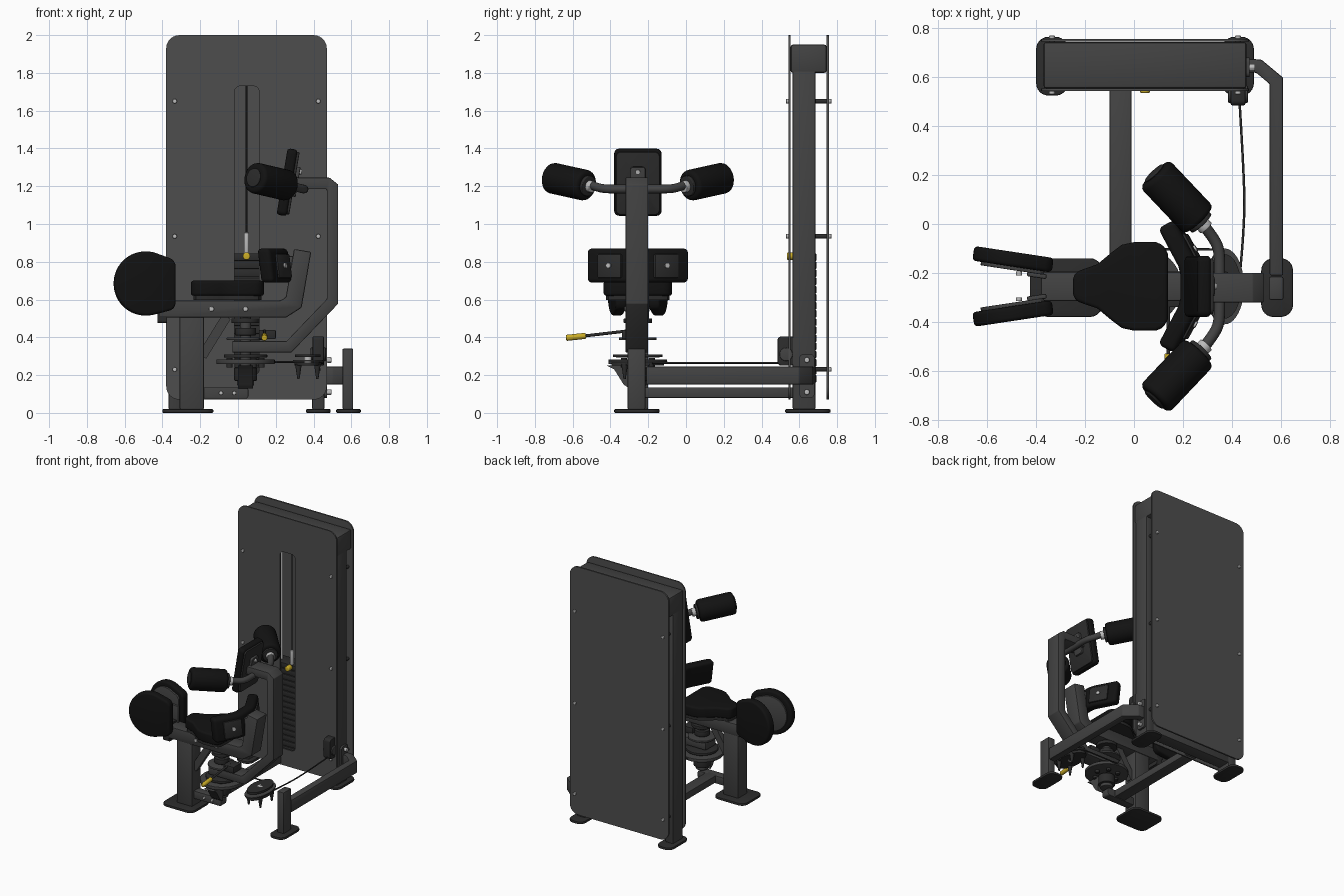
import bpy, bmesh, math
from mathutils import Matrix, Vector

if "Cube" in bpy.data.objects:
    bpy.data.objects.remove(bpy.data.objects["Cube"])

CY = -0.255  # centre line of the seat


def material(name, r, g, b):
    m = bpy.data.materials.new(name)
    m.diffuse_color = (r, g, b, 1)
    m.use_nodes = True
    m.node_tree.nodes["Principled BSDF"].inputs["Base Color"].default_value = m.diffuse_color
    return m


FRAME = material("frame_grey", .055, .055, .055)
PANEL = material("panel_grey", .075, .075, .075)
DARK = material("dark_grey", .025, .025, .025)
BLACK = material("black_padding", .006, .006, .006)
STEEL = material("steel", .5, .5, .5)
YELLOW = material("yellow_grip", .6, .42, .02)


def finish(name, bm, mat, bevel=0, seg=2):
    bmesh.ops.recalc_face_normals(bm, faces=bm.faces)
    if bevel:
        edges = [e for e in bm.edges if e.calc_face_angle(0) > .5]
        bmesh.ops.bevel(bm, geom=edges, offset=bevel, segments=seg, profile=.5,
                        affect='EDGES', clamp_overlap=True)
    me = bpy.data.meshes.new(name)
    bm.to_mesh(me)
    bm.free()
    me.materials.append(mat)
    ob = bpy.data.objects.new(name, me)
    bpy.context.collection.objects.link(ob)
    return ob


def prism(name, pts, axis, lo, hi, mat=FRAME, bevel=0, seg=2):
    """Extrude a 2D outline along an axis: x takes (y,z), y takes (x,z), z takes (x,y)."""
    put = {'x': lambda p, d: (d, p[0], p[1]), 'y': lambda p, d: (p[0], d, p[1]),
           'z': lambda p, d: (p[0], p[1], d)}[axis]
    bm = bmesh.new()
    a, b = [[bm.verts.new(put(p, d)) for p in pts] for d in (lo, hi)]
    bm.faces.new(a)
    bm.faces.new(b)
    for i in range(len(pts)):
        bm.faces.new((a[i - 1], a[i], b[i], b[i - 1]))
    return finish(name, bm, mat, bevel, seg)


def rrect(x0, x1, y0, y1, r, n=6):
    out = []
    for k, (cx, cy) in enumerate(((x1 - r, y1 - r), (x0 + r, y1 - r), (x0 + r, y0 + r), (x1 - r, y0 + r))):
        for i in range(n + 1):
            t = math.pi / 2 * (k + i / n)
            out.append((cx + r * math.cos(t), cy + r * math.sin(t)))
    return out


def band(path, w):
    """Outline of a constant-width mitred strip along a 2D path."""
    P = [Vector(p) for p in path]
    left, right = [], []
    for i, p in enumerate(P):
        d1 = (p - P[i - 1]).normalized() if i else (P[1] - p).normalized()
        d2 = (P[i + 1] - p).normalized() if i < len(P) - 1 else d1
        n1, n2 = Vector((-d1.y, d1.x)), Vector((-d2.y, d2.x))
        m = (n1 + n2) / (1 + n1.dot(n2)) * w / 2
        left.append(p + m)
        right.append(p - m)
    return left + right[::-1]


def box(name, x0, x1, y0, y1, z0, z1, mat=FRAME, bevel=.006):
    return prism(name, [(x0, y0), (x1, y0), (x1, y1), (x0, y1)], 'z', z0, z1, mat, bevel)


def cyl(name, p0, p1, r, mat=FRAME, bevel=0, n=32, r2=None):
    p0, p1 = Vector(p0), Vector(p1)
    d = p1 - p0
    M = Matrix.Translation((p0 + p1) / 2) @ d.to_track_quat('Z', 'Y').to_matrix().to_4x4()
    bm = bmesh.new()
    bmesh.ops.create_cone(bm, cap_ends=True, segments=n, radius1=r, radius2=r2 or r, depth=d.length, matrix=M)
    return finish(name, bm, mat, bevel, 3)


def tube(name, pts, r, mat=FRAME):
    cu = bpy.data.curves.new(name, 'CURVE')
    cu.dimensions, cu.bevel_depth, cu.bevel_resolution, cu.use_fill_caps = '3D', r, 4, True
    s = cu.splines.new('NURBS')
    s.points.add(len(pts) - 1)
    for q, p in zip(s.points, pts):
        q.co = (*p, 1)
    s.order_u, s.use_endpoint_u, s.resolution_u = 3, True, 6
    cu.materials.append(mat)
    ob = bpy.data.objects.new(name, cu)
    bpy.context.collection.objects.link(ob)
    bpy.context.view_layer.objects.active = ob
    ob.select_set(True)
    bpy.ops.object.convert(target='MESH')
    bpy.context.object.select_set(False)


# Tower: two panels, the front one slotted
front = prism("tower_front_panel", rrect(-.38, .47, .07, 2, .07), 'y', .543, .553, PANEL)
prism("tower_rear_panel", rrect(-.38, .47, .07, 2, .07), 'y', .745, .757, PANEL)
cutter = prism("slot_cutter", rrect(-.018, .112, .2, 1.73, .03), 'y', .5, .6)
mod = front.modifiers.new("slot", 'BOOLEAN')
mod.object, mod.operation, mod.solver = cutter, 'DIFFERENCE', 'EXACT'
bpy.context.view_layer.objects.active = front
bpy.ops.object.modifier_apply(modifier="slot")
bpy.data.objects.remove(cutter)
# Tower frame, feet and panel bolts
for side, x in (("left", -.335), ("right", .425)):
    box("tower_column_" + side, x - .033, x + .033, .565, .685, .02, 1.82)
    prism("tower_foot_" + side, rrect(x - .065, x + .065, .525, .765, .05), 'z', 0, .02, DARK, .006)
    for z in (.23, .935, 1.65):
        cyl("panel_standoff_" + side, (x, .685, z), (x, .745, z), .012, DARK, n=16)
        for y0, y1 in ((.53, .543), (.757, .77)):
            cyl("panel_bolt_" + side, (x, y0, z), (x, y1, z), .012, STEEL, .003, 16)
box("tower_top_cap", -.37, .46, .554, .744, 1.8, 1.95, FRAME, .012)
box("tower_base_beam", -.31, .40, .58, .68, .07, .15)

# Weight stack with selector pin and lifting cable
for i in range(16):
    box("weight_plate", -.12, .213, .58, .69, .16 + i * .043, .2 + i * .043, DARK, .004)
for x in (-.07, .163):
    cyl("guide_rod", (x, .635, .1), (x, .635, 1.82), .011, STEEL, n=16)
cyl("stack_cable", (.045, .6, .9), (.045, .6, 1.82), .005, DARK, n=8)
cyl("stack_stem", (.045, .6, .84), (.045, .6, .955), .014, STEEL, .004, 16)
cyl("selector_knob", (.045, .535, .83), (.045, .58, .83), .02, YELLOW, .006, 20)

# Right side base rail and post
prism("side_rail", band([(.44, .65), (.51, .645), (.582, .585), (.582, -.21)], .055), 'z', .15, .245, FRAME, .006)
box("side_post", .553, .61, -.31, -.215, .02, .34)
prism("side_post_foot", rrect(.52, .65, -.38, -.14, .05), 'z', 0, .02, DARK, .006)
prism("rail_bracket", rrect(.6, .68, .08, .31, .02), 'x', .458, .472)
for z in (.11, .28):
    cyl("rail_bolt", (.47, .64, z), (.495, .64, z), .016, STEEL, .004, 6)

# Centre base rail joining seat post and tower
box("centre_rail", -.1, -.01, -.25, .58, .08, .135)
prism("rail_end_plate", rrect(-.2, .055, .075, .135, .015), 'y', -.285, -.22, FRAME, .004)
for x in (-.09, -.02):
    cyl("end_plate_bolt", (x, -.297, .105), (x, -.28, .105), .012, STEEL, .003, 6)

# Seat post and bent seat beam
box("seat_post", -.31, -.18, -.31, -.2, .02, .51)
prism("seat_post_foot", rrect(-.4, -.13, -.38, -.14, .05), 'z', 0, .02, DARK, .006)
prism("seat_beam", band([(-.42, .55), (.24, .55), (.295, .585), (.342, .86)], .092), 'y', -.315, -.195, FRAME, .008)
prism("seat_brace", band([(-.19, .3), (-.06, .51)], .05), 'y', -.275, -.235)
prism("beam_end_plate", rrect(CY - .06, CY + .06, .475, .61, .015), 'x', -.425, -.375, DARK)
for x in (-.14, .04):
    cyl("beam_bolt", (x, -.325, .55), (x, -.31, .55), .013, STEEL, .003, 16)

# Saddle-shaped seat
half = [(-.25, .035), (-.235, .06), (-.2, .073), (-.15, .09), (-.09, .14), (-.05, .17), (0, .181),
        (.09, .181), (.12, .168), (.138, .135)]
seat = [(x, CY + y) for x, y in half] + [(x, CY - y) for x, y in reversed(half)]
prism("seat_cushion", seat, 'z', .62, .7, BLACK, .022, 4)
prism("seat_base", [(-.05 + (x + .05) * .93, CY + (y - CY) * .93) for x, y in seat], 'z', .598, .622, DARK)

# Thigh pads, splayed either side of the beam
arc = [(-.49 + .17 * math.cos(math.radians(a)), .685 + .17 * math.sin(math.radians(a))) for a in range(76, 285, 8)]
pad = [(-.332, .57), (-.332, .79), (-.35, .815)] + arc + [(-.35, .545)]
for s in (1, -1):
    M = Matrix.Translation((-.49, CY + s * .1, 0)) @ Matrix.Rotation(-.15 * s, 4, 'Z') @ Matrix.Translation((.49, 0, 0))
    small = [(-.48 + (x + .48) * .8, .685 + (z - .685) * .8) for x, z in pad]
    parts = [prism("thigh_pad", pad, 'y', -.02 * s, .04 * s, BLACK, .018, 4),
             prism("thigh_pad_plate", small, 'y', -.034 * s, -.018 * s, FRAME, .003),
             box("thigh_pad_bracket", -.43, -.35, *sorted((-.05 * s, -.03 * s)), .53, .72)]
    for ob in parts:
        ob.data.transform(M)
    for z in (.6, .69):
        cyl("thigh_pad_bolt", (-.47, CY + s * .06, z), (-.47, CY + s * .045, z), .012, STEEL, n=12)

# Wrap-around lumbar pad, leaning slightly back
path = [(.14, .0), (.225, -.16), (.235, -.2), (.235, -.31), (.225, -.35), (.14, -.51)]
lumbar = [prism("lumbar_pad", band(path, .075), 'z', .69, .87, BLACK, .022, 4)]
for s in (1, -1):
    wing = [(.2, CY + s * .21), (.268, CY + s * .085)]
    lumbar.append(prism("lumbar_wing_plate", band(wing, .03), 'z', .715, .84, DARK, .006))
    lumbar.append(cyl("lumbar_bolt", (.235, CY + s * .147, .78), (.255, CY + s * .158, .78), .014, STEEL, n=12))
lumbar.append(box("lumbar_bracket", .26, .33, CY - .05, CY + .05, .72, .83))
for ob in lumbar:
    for v in ob.data.vertices:
        v.co.x -= (v.co.z - .78) * .12

# Swing arm carrying the back pad
prism("swing_arm", band([(-.03, .35), (.27, .35), (.5, .59), (.5, 1.195), (.475, 1.215), (.29, 1.215)], .06),
      'y', -.32, -.2, FRAME, .008)
T = Matrix.Translation((.267, 0, 1.22)) @ Matrix.Rotation(.165, 4, 'Y')
for ob in (prism("back_pad", rrect(-.38, -.13, -.178, .178, .025), 'x', -.034, .02, BLACK, .015, 3),
           prism("back_pad_plate", rrect(-.37, -.14, -.168, .168, .025), 'x', .018, .032, DARK, .004),
           prism("back_pad_mount", rrect(-.295, -.215, -.07, .09, .015), 'x', .03, .05, FRAME, .004),
           cyl("back_pad_bolt", (.05, CY, .065), (.06, CY, .065), .013, STEEL, n=12)):
    ob.data.transform(T)

# Curved roller bar with foam rollers
bar = [(.29, -.012, 1.205), (.32, -.05, 1.19), (.348, -.1, 1.185), (.35, -.18, 1.185)]
mir = lambda p: Vector((p[0], 2 * CY - p[1], p[2]))
tube("roller_bar", bar + [mir(p) for p in reversed(bar)], .023)
for f in (Vector, mir):
    a, b = f((.265, .015, 1.203)), f((.085, .205, 1.245))
    d = (b - a).normalized()
    cyl("foam_roller", a, b, .082, BLACK, .02)
    cyl("roller_end_cap", b, b + d * .008, .05, DARK, .004)
    cyl("roller_inner_cap", a - d * .018, a, .055, DARK, .004)
    cyl("roller_collar", a - d * .045, a - d * .015, .031, STEEL, .004)

# Pivot hub, cam and adjustment discs under the seat
for name, r, z0, z1, mat in (("pivot_shaft", .03, .17, .51, FRAME), ("pivot_flange", .075, .475, .5, DARK),
                             ("selector_disc", .1, .385, .4, FRAME), ("bearing_cover", .055, .41, .45, DARK),
                             ("cam_upper", .115, .292, .31, DARK), ("cam_disc", .155, .258, .283, FRAME),
                             ("lower_bearing", .06, .17, .24, DARK), ("lower_cap", .045, .145, .17, FRAME)):
    cyl(name, (.04, CY, z0), (.04, CY, z1), r, mat, .004, 40)
for i in range(6):
    t = math.pi / 3 * i
    x, y = .04 + .085 * math.cos(t), CY + .085 * math.sin(t)
    cyl("cam_boss", (x, y, .24), (x, y, .29), .016, DARK, n=16)
prism("cam_bracket", [(-.42, .25), (-.3, .25), (-.3, .13), (-.33, .15), (-.38, .23)], 'x', 0, .08)

# Yellow adjustment lever
box("lever_block", .11, .2, -.34, -.24, .39, .44, DARK)
cyl("lever_rod", (.14, -.3, .435), (.14, -.54, .407), .008, DARK, n=12)
cyl("lever_grip", (.14, -.53, .408), (.14, -.635, .397), .016, YELLOW, .005, 20)

# Guide pulley unit beside the cam, with its legs
for z0, z1, k, mat in ((.272, .28, 1, FRAME), (.25, .268, .9, DARK), (.295, .31, .85, DARK)):
    prism("guide_pulley_cover", [(.37 + .08 * k * math.cos(i * math.pi / 20), CY + .155 * k * math.sin(i * math.pi / 20))
                                 for i in range(40)], 'z', z0, z1, mat)
cyl("guide_pulley_axle", (.37, CY, .25), (.37, CY, .31), .02, STEEL, n=16)
for x, y in ((.32, .07), (.42, .07), (.32, -.07), (.42, -.07)):
    cyl("guide_pulley_leg", (x, CY + y, .18), (x, CY + y, .26), .006, DARK, n=12, r2=.018)

# Tower pulley housing and drive cables
prism("pulley_housing", rrect(.485, .575, .25, .405, .02), 'x', .395, .455, DARK, .006)
cyl("tower_pulley", (.385, .53, .31), (.465, .53, .31), .035, FRAME, .004)
tube("drive_cable", [(.43, .52, .265), (.45, .2, .265), (.452, 0, .265), (.435, -.18, .265)], .005, DARK)
tube("cam_cable", [(.04, -.105, .27), (.2, -.102, .27), (.37, -.105, .27)], .005, DARK)

# Shading
bpy.ops.object.select_all(action='SELECT')
bpy.context.view_layer.objects.active = front
bpy.ops.object.shade_smooth_by_angle(angle=math.radians(35))
